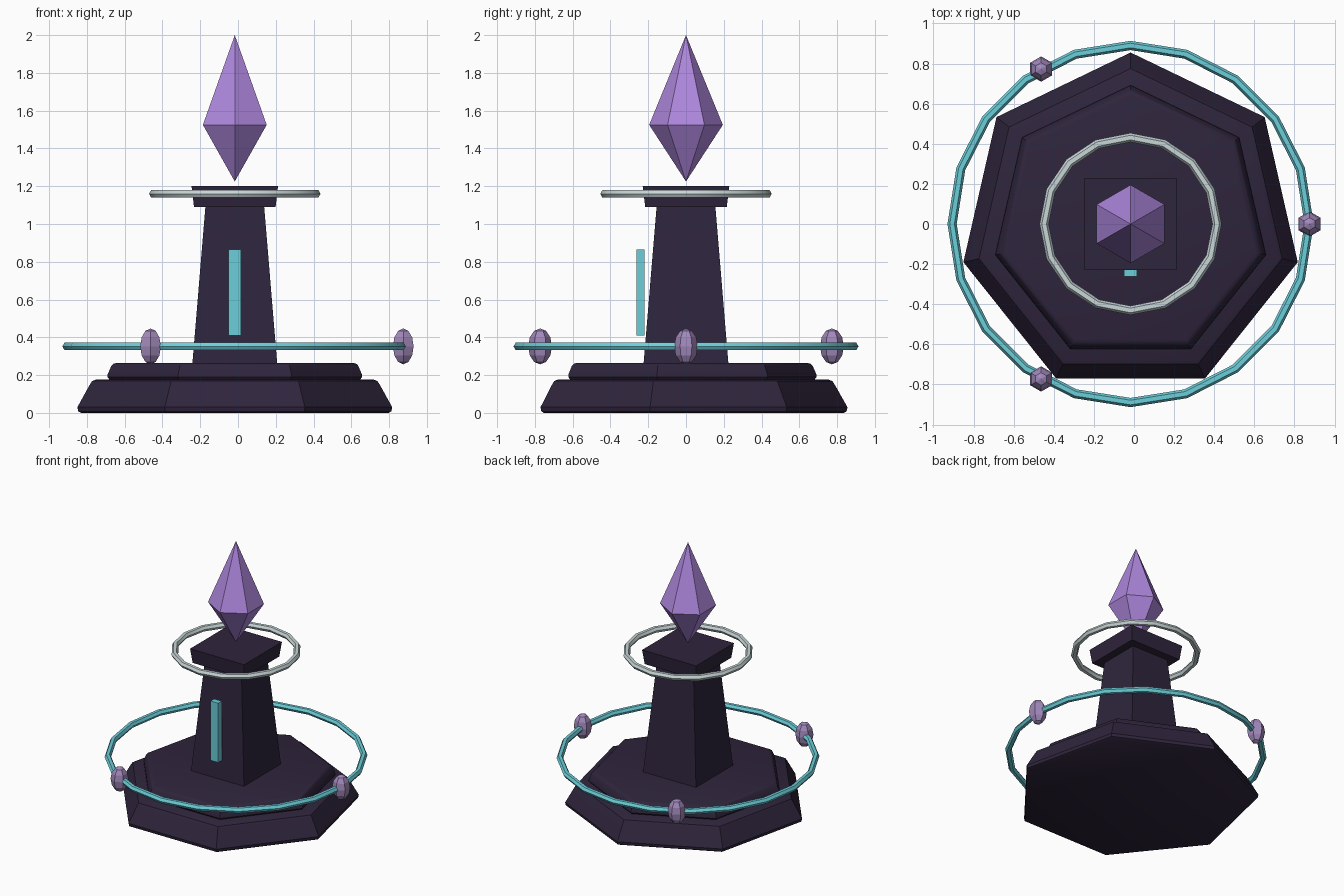
import bpy, bmesh
from math import pi, sin, cos, radians

old = bpy.data.objects.get("Cube")
if old:
    bpy.data.objects.remove(old, do_unlink=True)

CX = -0.017  # shared vertical axis of the monument


def material(name, rgb):
    m = bpy.data.materials.new(name)
    m.use_nodes = True
    m.diffuse_color = (*rgb, 1)
    m.node_tree.nodes["Principled BSDF"].inputs["Base Color"].default_value = (*rgb, 1)
    return m


STONE = material("dark violet stone", (0.028, 0.018, 0.045))
CRYSTAL = material("purple crystal", (0.42, 0.24, 0.72))
BEAD = material("dusty purple", (0.36, 0.25, 0.50))
TEAL = material("glowing teal", (0.15, 0.62, 0.70))
SILVER = material("pale silver", (0.58, 0.67, 0.68))


def add(name, bm, mat, smooth=True):
    bmesh.ops.recalc_face_normals(bm, faces=bm.faces)
    mesh = bpy.data.meshes.new(name)
    bm.to_mesh(mesh)
    bm.free()
    mesh.materials.append(mat)
    ob = bpy.data.objects.new(name, mesh)
    ob.location.x = CX
    bpy.context.collection.objects.link(ob)
    if smooth:
        bpy.ops.object.select_all(action="DESELECT")
        ob.select_set(True)
        bpy.context.view_layer.objects.active = ob
        bpy.ops.object.shade_smooth_by_angle(angle=radians(35))
    return ob


def stack(name, sides, start, profile, mat, smooth=False):
    """Loft polygon rings given as (radius, z); zero radius makes a tip."""
    bm = bmesh.new()
    rings = []
    for r, z in profile:
        count = sides if r > 0 else 1
        rings.append([bm.verts.new((r * cos(start + 2 * pi * i / sides),
                                    r * sin(start + 2 * pi * i / sides), z))
                      for i in range(count)])
    for a, b in zip(rings, rings[1:]):
        for i in range(sides):
            j = (i + 1) % sides
            quad = [a[i % len(a)], a[j % len(a)], b[j % len(b)], b[i % len(b)]]
            bm.faces.new(list(dict.fromkeys(quad)))
    for end in (rings[0], rings[-1]):
        if len(end) > 2:
            bm.faces.new(end)
    return add(name, bm, mat, smooth)


def torus(name, major, minor, segments, z, mat):
    """Ring with a six-sided section, pointing outwards."""
    bm = bmesh.new()
    grid = []
    for i in range(segments):
        a = 2 * pi * i / segments
        row = []
        for k in range(6):
            r = major + minor * cos(k * pi / 3)
            row.append(bm.verts.new((r * cos(a), r * sin(a), z + minor * sin(k * pi / 3))))
        grid.append(row)
    for i in range(segments):
        a, b = grid[i], grid[(i + 1) % segments]
        for k in range(6):
            n = (k + 1) % 6
            bm.faces.new((a[k], b[k], b[n], a[n]))
    return add(name, bm, mat)


# Seven-sided stepped base with softened edges
stack("lower_base", 7, pi / 2,
      [(0.835, 0), (0.85, 0.008), (0.855, 0.03), (0.79, 0.145), (0.775, 0.168), (0.75, 0.178)],
      STONE, True)
stack("upper_base", 7, pi / 2,
      [(0.675, 0.17), (0.692, 0.19), (0.69, 0.205), (0.67, 0.25), (0.66, 0.26), (0.64, 0.265)],
      STONE, True)

# Tapered square column and its cap
ROOT2 = 2 ** 0.5
stack("column", 4, pi / 4, [(0.225 * ROOT2, 0.255), (0.155 * ROOT2, 1.1)], STONE)
stack("column_cap", 4, pi / 4, [(0.216 * ROOT2, 1.09), (0.229 * ROOT2, 1.2)], STONE)

# Floating crystal
stack("crystal", 6, pi / 2, [(0, 1.225), (0.195, 1.525), (0, 2.0)], CRYSTAL)

# Hovering rings
torus("upper_ring", 0.431, 0.023, 16, 1.16, SILVER)
torus("lower_ring", 0.89, 0.023, 20, 0.352, TEAL)

# Glowing strip in front of the column
bm = bmesh.new()
bmesh.ops.create_cube(bm, size=1)
bmesh.ops.scale(bm, vec=(0.065, 0.043, 0.455), verts=bm.verts)
bmesh.ops.translate(bm, vec=(0, -0.24, 0.637), verts=bm.verts)
add("glow_strip", bm, TEAL, False)

# Three beads threaded on the lower ring
for n in range(3):
    a = 2 * pi * n / 3
    profile = [(0.063 * sin(pi * k / 6) if 0 < k < 6 else 0, -0.095 * cos(pi * k / 6))
               for k in range(7)]
    bead = stack(f"bead_{n + 1}", 6, pi / 2, profile, BEAD)
    bead.location = (CX + 0.892 * cos(a), 0.892 * sin(a), 0.352)
